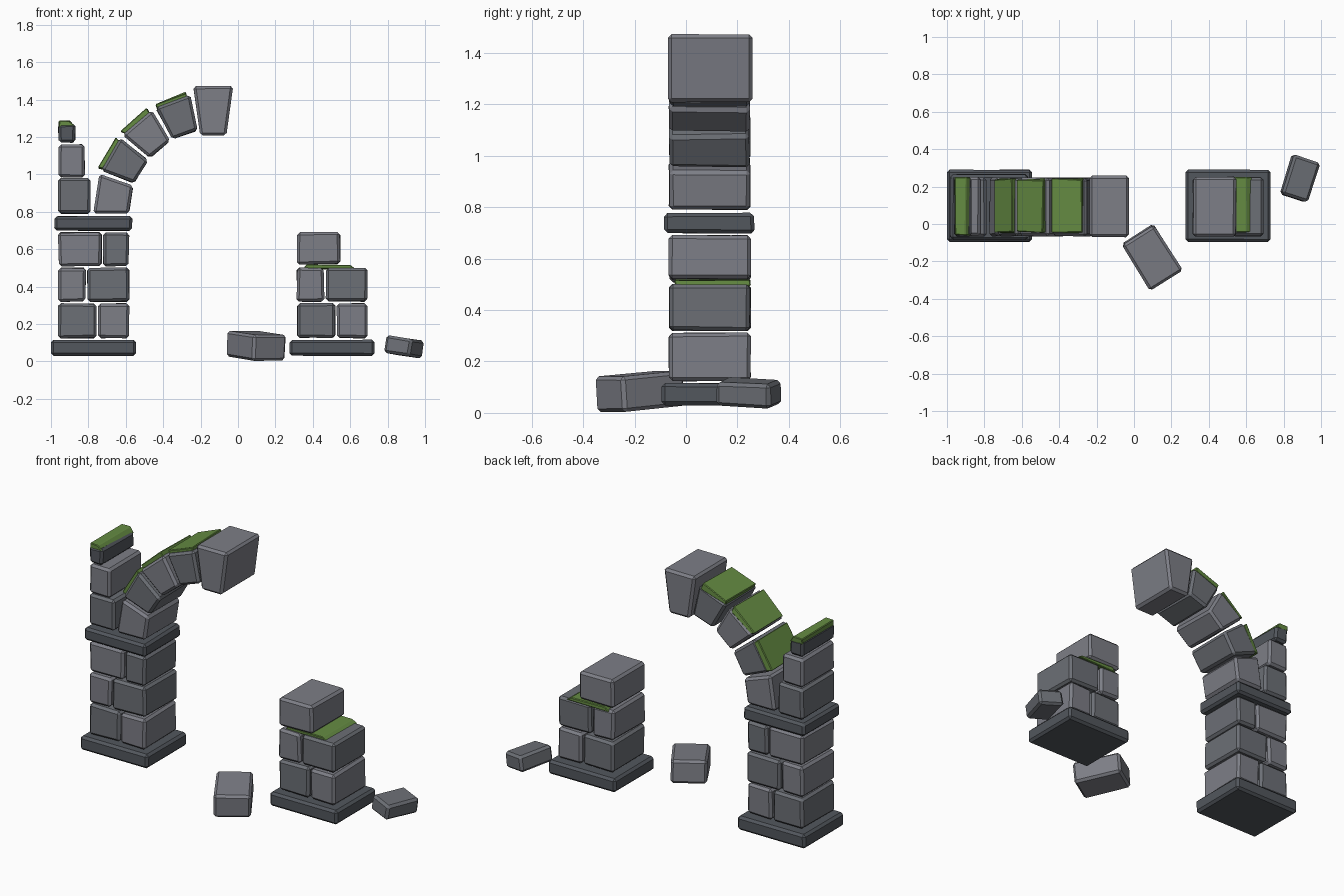
import bpy, bmesh, random
from math import sin, cos, radians
from mathutils import Matrix, Vector

if "Cube" in bpy.data.objects:
    bpy.data.objects.remove(bpy.data.objects["Cube"])

random.seed(4)


def material(name, rgb):
    m = bpy.data.materials.new(name)
    m.diffuse_color = (*rgb, 1)
    m.use_nodes = True
    m.node_tree.nodes["Principled BSDF"].inputs["Base Color"].default_value = m.diffuse_color
    return m


LIGHT = material("light_stone", (0.205, 0.21, 0.24))
MID = material("mid_stone", (0.15, 0.16, 0.18))
DARK = material("dark_stone", (0.085, 0.095, 0.11))
MOSS = material("moss", (0.13, 0.26, 0.055))


def prism(name, profile, y0, y1, mat, bevel=0.014, jitter=0.003):
    """Chamfered block: an x/z outline pushed from y0 to y1, slightly uneven."""
    bm = bmesh.new()
    face = bm.faces.new([bm.verts.new((x, y0, z)) for x, z in profile])
    out = bmesh.ops.extrude_face_region(bm, geom=[face])
    new = [v for v in out["geom"] if isinstance(v, bmesh.types.BMVert)]
    bmesh.ops.translate(bm, verts=new, vec=(0, y1 - y0, 0))
    for v in bm.verts:
        v.co += Vector([random.uniform(-jitter, jitter) for _ in range(3)])
    bmesh.ops.recalc_face_normals(bm, faces=bm.faces)
    bmesh.ops.bevel(bm, geom=bm.edges[:], offset=bevel, segments=1, affect='EDGES')
    me = bpy.data.meshes.new(name)
    bm.to_mesh(me)
    bm.free()
    me.materials.append(mat)
    ob = bpy.data.objects.new(name, me)
    bpy.context.collection.objects.link(ob)
    return ob


def block(name, x0, x1, z0, z1, mat, y0=-0.065, y1=0.25, **kw):
    return prism(name, [(x0, z0), (x1, z0), (x1, z1), (x0, z1)], y0, y1, mat, **kw)


# Plinths and the impost slab under the arch
block("left_plinth", -1.0, -0.545, 0.03, 0.115, DARK, -0.095, 0.29, jitter=0.001)
block("right_plinth", 0.275, 0.73, 0.03, 0.115, DARK, -0.095, 0.29, jitter=0.001)
block("impost", -0.98, -0.567, 0.70, 0.777, DARK, -0.085, 0.265)

# Standing left pier and broken upper wall: x0, x1, z0, z1, tone
left = [(-0.96, -0.757, 0.125, 0.31, MID), (-0.747, -0.583, 0.125, 0.31, LIGHT),
        (-0.96, -0.815, 0.32, 0.50, LIGHT), (-0.805, -0.583, 0.32, 0.50, MID),
        (-0.96, -0.73, 0.51, 0.69, LIGHT), (-0.72, -0.583, 0.51, 0.69, MID),
        (-0.96, -0.79, 0.79, 0.978, MID), (-0.96, -0.82, 0.985, 1.16, LIGHT),
        (-0.96, -0.87, 1.17, 1.268, DARK)]
# Ruined right pier
right = [(0.315, 0.52, 0.125, 0.31, MID), (0.53, 0.69, 0.125, 0.31, LIGHT),
         (0.315, 0.46, 0.32, 0.50, LIGHT), (0.47, 0.69, 0.32, 0.50, MID),
         (0.315, 0.545, 0.52, 0.69, LIGHT)]
for side, rows in (("left", left), ("right", right)):
    for i, row in enumerate(rows):
        block(f"{side}_pier_stone_{i + 1}", *row)

# Half arch: wedge stones on a common centre
CX, CZ = -0.13, 0.79


def wedge(name, a0, a1, r0, r1, mat, y0, y1, **kw):
    pts = [(r0, a0), (r1, a0), (r1, a1), (r0, a1)]
    return prism(name, [(CX + r * cos(radians(a)), CZ + r * sin(radians(a)))
                        for r, a in pts], y0, y1, mat, **kw)


for i, tone in enumerate((LIGHT, MID, LIGHT, MID)):
    a = 180 - 20 * i
    wedge(f"arch_stone_{i + 1}", a - 19, a - (0 if i == 0 else 1), 0.453, 0.645,
          tone, -0.065, 0.247)
    if i:  # moss on the upper face
        wedge(f"arch_moss_{i}", a - 17.5, a - 1.8, 0.632, 0.664, MOSS,
              -0.045, 0.24, bevel=0.004, jitter=0.006)
prism("keystone", [(-0.202, 1.208), (-0.062, 1.208), (-0.025, 1.472), (-0.24, 1.472)],
      -0.07, 0.258, LIGHT, jitter=0.001)

# Moss on the two broken tops
prism("left_top_moss", [(-0.957, 1.25), (-0.873, 1.25), (-0.877, 1.262),
                        (-0.9, 1.285), (-0.957, 1.285)],
      -0.06, 0.25, MOSS, bevel=0.004)
prism("right_top_moss", [(0.35, 0.492), (0.63, 0.492), (0.60, 0.517), (0.37, 0.517)],
      -0.045, 0.25, MOSS, bevel=0.004)


# Fallen stones, tilted where they landed
def fallen(name, size, loc, rot, mat):
    x, y, z = (s / 2 for s in size)
    ob = block(name, -x, x, -z, z, mat, -y, y)
    ob.matrix_world = Matrix.Translation(loc) @ rot


fallen("fallen_stone_large", (0.205, 0.29, 0.135), (0.096, -0.178, 0.084),
       Matrix.Rotation(radians(32), 4, 'Z') @ Matrix.Rotation(radians(5), 4, 'X'), LIGHT)
fallen("fallen_stone_small", (0.15, 0.22, 0.095), (0.888, 0.244, 0.078),
       Matrix.Rotation(radians(9), 4, 'Y') @ Matrix.Rotation(radians(-18), 4, 'Z'), MID)
